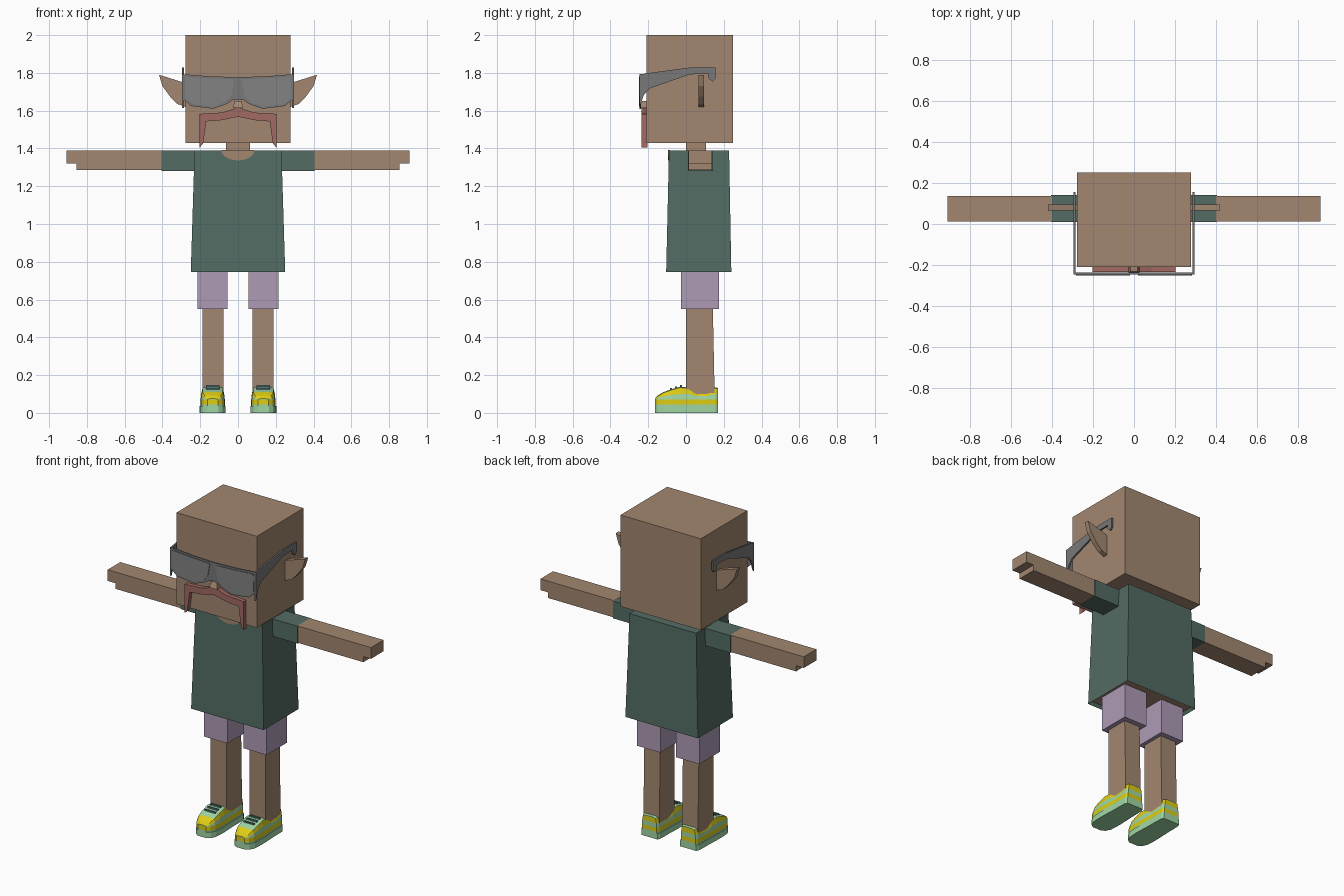
import bpy, bmesh, math

cube = bpy.data.objects.get("Cube")
if cube:
    bpy.data.objects.remove(cube, do_unlink=True)


def material(name, rgb):
    lin = [((c / 255 + 0.055) / 1.055) ** 2.4 for c in rgb]
    m = bpy.data.materials.new(name)
    m.use_nodes = True
    m.diffuse_color = (*lin, 1)
    m.node_tree.nodes["Principled BSDF"].inputs["Base Color"].default_value = (*lin, 1)
    return m


skin = material("skin", (162, 135, 112))
shirt = material("shirt green", (83, 108, 99))
lilac = material("shorts lilac", (174, 155, 182))
red = material("moustache red", (162, 106, 99))
grey = material("glasses grey", (120, 120, 122))
lens_grey = material("lens grey", (130, 130, 131))
yellow = material("shoe yellow", (222, 205, 20))
mint = material("shoe mint", (160, 214, 165))
teal = material("lace teal", (85, 120, 118))


def finish(name, bm, *mats):
    bmesh.ops.recalc_face_normals(bm, faces=bm.faces)
    mesh = bpy.data.meshes.new(name)
    bm.to_mesh(mesh)
    bm.free()
    for m in mats:
        mesh.materials.append(m)
    ob = bpy.data.objects.new(name, mesh)
    bpy.context.collection.objects.link(ob)
    return ob


def box(name, x, y, z, mat, top=None):
    """Box from ranges; top gives other x and y ranges for the upper end."""
    bm = bmesh.new()
    tx, ty = top or (x, y)
    rings = []
    for (rx, ry), h in (((x, y), z[0]), ((tx, ty), z[1])):
        rings.append([bm.verts.new((rx[i], ry[j], h)) for i, j in ((0, 0), (1, 0), (1, 1), (0, 1))])
    low, high = rings
    bm.faces.new(low)
    bm.faces.new(high)
    for i in range(4):
        k = (i + 1) % 4
        bm.faces.new((low[i], low[k], high[k], high[i]))
    return finish(name, bm, mat)


def prism(name, pts, axis, a, b, mat):
    """Extrude an outline along x (points are y, z) or along y (points are x, z)."""
    bm = bmesh.new()
    place = (lambda p, d: (d, p[0], p[1])) if axis == "x" else (lambda p, d: (p[0], d, p[1]))
    near = [bm.verts.new(place(p, a)) for p in pts]
    far = [bm.verts.new(place(p, b)) for p in pts]
    bm.faces.new(near)
    bm.faces.new(far)
    for i in range(len(pts)):
        k = (i + 1) % len(pts)
        bm.faces.new((near[i], near[k], far[k], far[i]))
    return finish(name, bm, mat)


def mirrored(half):
    return half + [(-x, z) for x, z in reversed(half) if x > 0]


def span(s, a, b):
    return tuple(sorted((s * a, s * b)))


# Head, neck and nose
box("head", (-0.277, 0.277), (-0.21, 0.25), (1.43, 2.0), skin)
box("neck", (-0.063, 0.063), (0.0, 0.105), (1.36, 1.44), skin)
box("nose", (-0.027, 0.027), (-0.247, -0.2), (1.615, 1.65), skin,
    top=((-0.018, 0.018), (-0.232, -0.2)))

# Shirt with a recessed skin underside
torso = box("shirt", (-0.25, 0.25), (-0.105, 0.24), (0.745, 1.39), shirt,
            top=((-0.23, 0.23), (-0.09, 0.228)))
torso.data.materials.append(skin)
bm = bmesh.new()
bm.from_mesh(torso.data)
under = min(bm.faces, key=lambda f: f.calc_center_median().z)
bmesh.ops.inset_region(bm, faces=[under], thickness=0.015)
under.material_index = 1
bmesh.ops.translate(bm, verts=under.verts, vec=(0, 0, 0.02))
bm.to_mesh(torso.data)
bm.free()

# Scooped collar
scoop = [(0.088 * math.cos(a), 1.3905 - 0.054 * math.sin(a))
         for a in (math.pi * i / 10 for i in range(11))]
prism("collar_opening", scoop, "y", -0.0945, -0.086, skin)

# Moustache
prism("moustache", mirrored([(0, 1.617), (0.085, 1.59), (0.203, 1.583), (0.203, 1.405),
                             (0.185, 1.425), (0.168, 1.543), (0.085, 1.55), (0, 1.568)]),
      "y", -0.235, -0.205, red)

# Glasses front
prism("glasses_frame", mirrored([(0, 1.777), (0.15, 1.782), (0.292, 1.793), (0.294, 1.665),
                                 (0.25, 1.625), (0.13, 1.61), (0.06, 1.635), (0.03, 1.655),
                                 (0, 1.66)]), "y", -0.246, -0.237, grey)
lens = [(0.02, 1.765), (0.15, 1.771), (0.28, 1.78), (0.282, 1.67),
        (0.243, 1.636), (0.132, 1.622), (0.068, 1.645), (0.035, 1.68)]
temple = [(-0.246, 1.792), (-0.12, 1.81), (0.02, 1.828), (0.156, 1.828), (0.156, 1.77),
          (0.14, 1.754), (0.12, 1.77), (0.12, 1.796), (0.02, 1.792), (-0.12, 1.743),
          (-0.193, 1.717), (-0.225, 1.68), (-0.246, 1.615)]
ear = [(0.27, 1.74), (0.3, 1.753), (0.418, 1.79), (0.4, 1.73),
       (0.36, 1.675), (0.32, 1.635), (0.27, 1.617)]
arm = [(0.4, 1.39), (0.908, 1.39), (0.908, 1.32), (0.855, 1.32), (0.855, 1.285), (0.4, 1.285)]

# Shoe stations: y, half width, top height
STATIONS = [(-0.165, 0.03, 0.075), (-0.15, 0.052, 0.092), (-0.12, 0.066, 0.11),
            (-0.075, 0.069, 0.126), (-0.03, 0.069, 0.138), (0.02, 0.067, 0.134),
            (0.06, 0.065, 0.112), (0.11, 0.065, 0.115), (0.155, 0.063, 0.135),
            (0.17, 0.055, 0.132)]


def shoe(name, cx):
    bm = bmesh.new()
    rows = []
    for y, w, top in STATIONS:
        mid = 0.07 + 0.45 * (top - 0.07)
        half = [(w, 0), (w, 0.036), (0.93 * w, 0.036), (0.93 * w, 0.045), (0.93 * w, 0.07),
                (0.88 * w, mid), (0.78 * w, top - 0.004), (0.45 * w, top)]
        ring = half + [(-x, z) for x, z in reversed(half)]
        rows.append([bm.verts.new((cx + x, y, z)) for x, z in ring])
    n = len(rows[0])
    for i in range(len(rows) - 1):
        for j in range(n):
            k = (j + 1) % n
            f = bm.faces.new((rows[i][j], rows[i][k], rows[i + 1][k], rows[i + 1][j]))
            band = min(j, n - 2 - j)
            toe = i < 2
            if band == 3 or band == 5 or (toe and band >= 5):
                f.material_index = 1
    # Close the toe and heel in horizontal bands
    for row in (rows[0], rows[-1]):
        for j in range(n // 2 - 1):
            f = bm.faces.new((row[j], row[j + 1], row[n - 2 - j], row[n - 1 - j]))
            f.material_index = 1 if j in (3, 5) else 0
    finish(name, bm, mint, yellow)


for s, side in ((1, "left"), (-1, "right")):
    flip = lambda pts: [(s * x, z) for x, z in pts]
    prism(side + "_lens", flip(lens), "y", -0.25, -0.243, lens_grey)
    prism(side + "_temple", temple, "x", s * 0.286, s * 0.296, grey)
    prism(side + "_ear", flip(ear), "y", 0.065, 0.095, skin)

    # Arms and sleeves
    prism(side + "_arm", flip(arm), "y", 0.013, 0.137, skin)
    box(side + "_sleeve", span(s, 0.2, 0.405), (0.01, 0.142), (1.281, 1.389), shirt)

    # Legs and shorts
    box(side + "_shorts_leg", span(s, 0.055, 0.215), (-0.026, 0.175), (0.55, 0.768), lilac)
    box(side + "_leg", span(s, 0.078, 0.188), (0.0, 0.152), (0.08, 0.56), skin,
        top=(span(s, 0.078, 0.188), (0.0, 0.142)))

    # Shoes and laces
    cx = s * 0.134
    shoe(side + "_shoe", cx)
    for i in range(3):
        y = -0.085 + 0.026 * i
        z = 0.123 + 0.0075 * i
        box(f"{side}_lace_{i + 1}", (cx - 0.036, cx + 0.036), (y, y + 0.011), (z, z + 0.009), teal)
